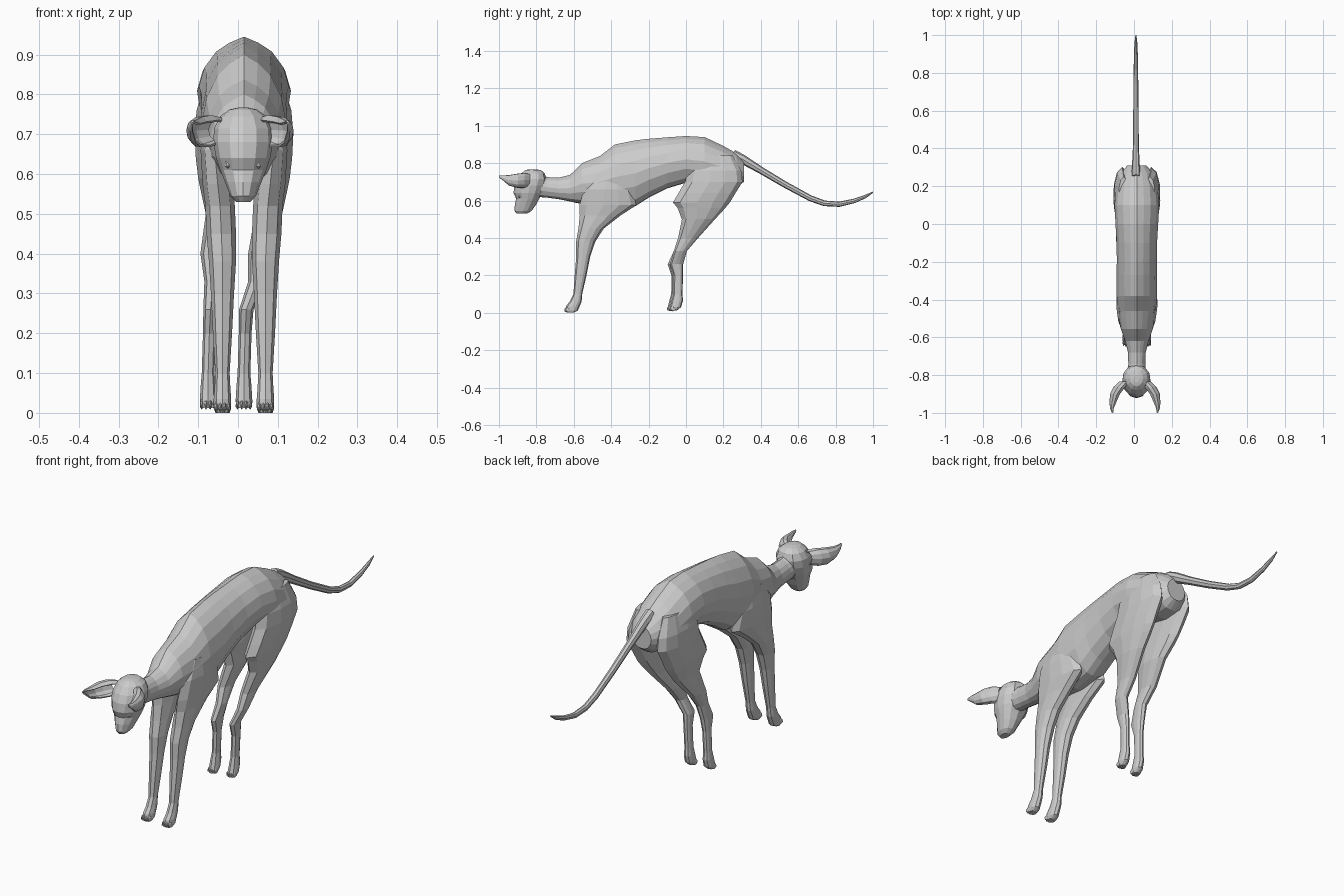
import bpy, bmesh, math
from mathutils import Vector

CX = 0.015  # body midline

# half outlines (u sideways, v along the section height), mirrored into closed rings
RIDGED = [(0, 1), (.32, .88), (.62, .70), (.88, .38), (1, 0), (.93, -.4), (.66, -.8), (.3, -.97), (0, -1)]
LIMB = [(0, 1), (.6, .82), (.95, .4), (1, -.15), (.7, -.75), (0, -1)]


def ring_shape(half):
    return half + [(-u, v) for u, v in reversed(half[1:-1])]


def finish(bm, name):
    bmesh.ops.recalc_face_normals(bm, faces=bm.faces)
    me = bpy.data.meshes.new(name)
    bm.to_mesh(me)
    bm.free()
    ob = bpy.data.objects.new(name, me)
    bpy.context.collection.objects.link(ob)
    return ob


def skin(name, rings, closed=True):
    bm = bmesh.new()
    vs = [[bm.verts.new(p) for p in r] for r in rings]
    n = len(vs[0])
    for a, b in zip(vs, vs[1:]):
        for i in range(n if closed else n - 1):
            j = (i + 1) % n
            bm.faces.new((a[i], a[j], b[j], b[i]))
    if closed:
        bm.faces.new(vs[0])
        bm.faces.new(vs[-1])
    return finish(bm, name)


def loft_y(name, secs):
    # sections: y, top z, bottom z, half width
    shape = ring_shape(RIDGED)
    return skin(name, [[(CX + u * w, y, (t + b) / 2 + v * (t - b) / 2) for u, v in shape]
                       for y, t, b, w in secs])


def loft_z(name, secs, half=LIMB):
    # sections: z, front y, back y, centre x, half width
    shape = ring_shape(half)
    return skin(name, [[(x + u * w, (f + k) / 2 + v * (k - f) / 2, z) for u, v in shape]
                       for z, f, k, x, w in secs])


def toes(name, x, y, z, n=4):
    bm = bmesh.new()
    for i in range(n):
        geo = bmesh.ops.create_icosphere(bm, subdivisions=1, radius=1)['verts']
        for v in geo:
            c = v.co
            off = (i - (n - 1) / 2)
            v.co = Vector((x + off * .0105 + c.x * .006, y + abs(off) * .005 + c.y * .018,
                           z + c.z * .014))
    finish(bm, name)


# neck, chest, back and rump
loft_y("torso", [
    (-.80, .745, .62, .05), (-.74, .725, .615, .045), (-.68, .722, .607, .047),
    (-.62, .737, .595, .062), (-.555, .80, .58, .085), (-.46, .838, .56, .10),
    (-.38, .90, .55, .107), (-.27, .922, .57, .108), (-.20, .93, .615, .106),
    (-.10, .938, .665, .107), (0, .945, .695, .113), (.10, .939, .68, .118),
    (.20, .892, .66, .11), (.27, .852, .67, .085), (.31, .81, .70, .05)])

# head, tilted down to a narrow muzzle
HX = .013
loft_z("head", [
    (.53, -.905, -.85, HX, .018), (.545, -.917, -.825, HX, .032), (.58, -.915, -.80, HX, .046),
    (.61, -.908, -.785, HX, .058), (.64, -.922, -.765, HX, .068), (.68, -.918, -.75, HX, .075),
    (.715, -.903, -.745, HX, .073), (.745, -.88, -.755, HX, .058), (.762, -.86, -.775, HX, .035),
    (.767, -.84, -.80, HX, .012)],
    [(0, 1), (.6, .85), (.93, .45), (1, 0), (.85, -.5), (.45, -.88), (0, -1)])

for s, side in ((-1, "left"), (1, "right")):
    # cupped ear, open towards the front
    rings = []
    for d, x, y, z, wx, wz in [(0, .055, -.835, .71, .028, .03), (1, .082, -.865, .708, .033, .038),
                               (2, .105, -.90, .706, .028, .036), (3, .118, -.945, .708, .018, .026),
                               (4, .124, -.975, .72, .009, .012), (5, .122, -.998, .729, .002, .003)]:
        rings.append([(.005 + s * (x + wx * math.cos(a)) * .97, y, z + wz * math.sin(a))
                      for a in [math.radians(-100 + 34 * i) for i in range(8)]])
    ear = skin("ear_" + side, rings, closed=False)
    sol = ear.modifiers.new("thickness", 'SOLIDIFY')
    sol.thickness = .006
    sol.offset = 0

    # eye
    bm = bmesh.new()
    bmesh.ops.create_icosphere(bm, subdivisions=1, radius=1)
    for v in bm.verts:
        v.co = Vector((HX + s * .036 + v.co.x * .011, -.888 + v.co.y * .012, .625 + v.co.z * .014))
    finish(bm, "eye_" + side)

    # front leg with shoulder and elbow
    x = CX + s * .054
    loft_z("front_leg_" + side, [
        (.74, -.49, -.33, CX + s * .075, .022), (.66, -.545, -.29, CX + s * .074, .035),
        (.575, -.57, -.265, CX + s * .066, .038), (.52, -.568, -.35, CX + s * .06, .037),
        (.45, -.575, -.44, CX + s * .057, .037), (.38, -.588, -.485, x, .034),
        (.30, -.587, -.512, x, .029), (.20, -.595, -.532, x, .024),
        (.10, -.602, -.555, x, .018), (.06, -.622, -.558, x, .02),
        (.035, -.642, -.568, x, .022), (.012, -.645, -.578, x, .022), (0, -.638, -.60, x, .018)])
    toes("front_toes_" + side, x, -.637, .0145)

    # hind leg with thigh, knee and hock; both feet swing to the left
    fx = CX + s * .045 - .045
    dy = s * .006
    kx = (fx + CX + s * .065) / 2
    loft_z("hind_leg_" + side, [
        (.84, .06, .25, CX + s * .07, .025), (.76, .01, .295, CX + s * .077, .042),
        (.70, -.005, .302, CX + s * .077, .047), (.64, -.04, .265, CX + s * .075, .046),
        (.59, -.07, .235, CX + s * .072, .043), (.56, -.045, .21, CX + s * .069, .04),
        (.50, -.022, .155, CX + s * .062, .034), (.40, -.042, .065, kx + s * .005, .027),
        (.33, -.065, .005, kx, .022), (.26, -.092 + dy, -.015, fx + .006, .018),
        (.20, -.072 + dy, -.022 + dy, fx + .003, .016), (.10, -.073 + dy, -.025 + dy, fx, .016),
        (.065, -.083 + dy, -.022 + dy, fx, .019), (.03, -.092 + dy, -.032 + dy, fx, .021),
        (.012, -.092 + dy, -.055 + dy, fx, .018)])
    toes("hind_toes_" + side, fx, -.082 + dy, .022)

# tail: rings following a curved path
path = [(.25, .845, .028), (.30, .822, .025), (.40, .762, .019), (.53, .685, .017), (.665, .612, .016),
        (.74, .585, .015), (.82, .58, .014), (.90, .598, .012), (.96, .622, .009), (1.0, .645, .003)]
rings = []
for i, (y, z, r) in enumerate(path):
    a, b = path[max(i - 1, 0)], path[min(i + 1, len(path) - 1)]
    t = Vector((0, b[0] - a[0], b[1] - a[1])).normalized()
    up = Vector((0, -t.z, t.y))
    rings.append([Vector((.01, y, z)) + Vector((.85 * r * math.cos(k), 0, 0)) + up * r * math.sin(k)
                  for k in [math.tau * j / 8 for j in range(8)]])
skin("tail", rings)
